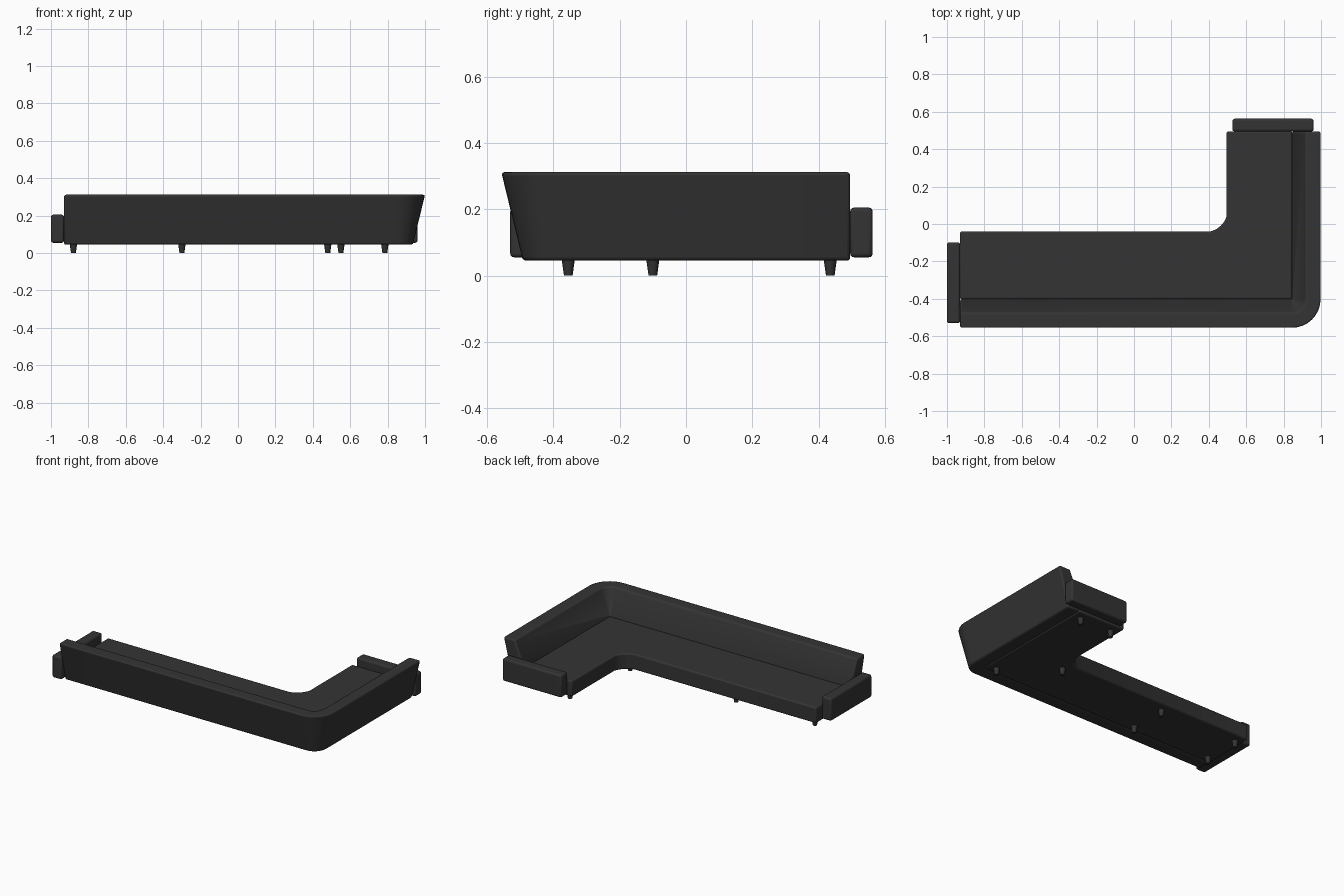
import bpy, bmesh
from math import sin, cos, pi, radians
from mathutils import Vector

old = bpy.data.objects.get("Cube")
if old:
    bpy.data.objects.remove(old, do_unlink=True)


def material(name, value):
    m = bpy.data.materials.new(name)
    m.use_nodes = True
    colour = (value, value, value, 1)
    m.diffuse_color = colour
    m.node_tree.nodes["Principled BSDF"].inputs["Base Color"].default_value = colour
    return m


fabric = material("charcoal fabric", 0.034)

LEFT, END = -0.93, 0.495          # open ends of the two wings
CX, CY = 0.845, -0.402            # inner corner where seat meets backrest
BASE, SEAT, TOP = 0.045, 0.15, 0.312


def finish(bm, name, bevel=0):
    bmesh.ops.remove_doubles(bm, verts=bm.verts, dist=0.0005)
    bmesh.ops.recalc_face_normals(bm, faces=bm.faces)
    me = bpy.data.meshes.new(name)
    bm.to_mesh(me)
    bm.free()
    ob = bpy.data.objects.new(name, me)
    bpy.context.collection.objects.link(ob)
    me.materials.append(fabric)
    if bevel:
        mod = ob.modifiers.new("soft edges", "BEVEL")
        mod.width = bevel
        mod.segments = 3
        mod.limit_method = "ANGLE"
        mod.angle_limit = radians(35)
    bpy.ops.object.select_all(action="DESELECT")
    ob.select_set(True)
    bpy.context.view_layer.objects.active = ob
    bpy.ops.object.shade_smooth_by_angle(angle=radians(35))
    return ob


def prism(name, outline, z0, z1, bevel):
    bm = bmesh.new()
    face = bm.faces.new([bm.verts.new((x, y, z0)) for x, y in outline])
    up = bmesh.ops.extrude_face_region(bm, geom=[face])["geom"]
    bmesh.ops.translate(bm, vec=(0, 0, z1 - z0),
                        verts=[v for v in up if isinstance(v, bmesh.types.BMVert)])
    return finish(bm, name, bevel)


def block(name, x0, x1, y0, y1, z0, z1, bevel):
    return prism(name, [(x0, y0), (x1, y0), (x1, y1), (x0, y1)], z0, z1, bevel)


# L-shaped seat with a softened inside corner
a, b, c = Vector((0.41, -0.04)), Vector((0.475, -0.02)), Vector((0.495, 0.04))
curve = [a.lerp(b, t).lerp(b.lerp(c, t), t) for t in (0, 0.25, 0.5, 0.75, 1)]
outline = [(LEFT, CY), (CX, CY), (CX, END), (c.x, END)]
outline += [tuple(p) for p in reversed(curve)] + [(LEFT, a.y)]
prism("seat", outline, BASE, SEAT, 0.009)

# Backrest: leaning profile swept around the outer corner
profile = [(0, BASE), (0.09, BASE), (0.155, TOP), (0.072, TOP), (0, SEAT)]
bm = bmesh.new()
STEPS = 8
rows = [[bm.verts.new((LEFT, CY - d, z)) for d, z in profile]]
for i in range(STEPS + 1):
    t = pi / 2 * i / STEPS
    rows.append([bm.verts.new((CX + d * sin(t), CY - d * cos(t), z)) for d, z in profile])
rows.append([bm.verts.new((CX + d, END, z)) for d, z in profile])
n = len(profile)
for r, s in zip(rows, rows[1:]):
    for j in range(n):
        k = (j + 1) % n
        bm.faces.new((r[j], r[k], s[k], s[j]))
bm.faces.new(rows[0])
bm.faces.new(rows[-1])
finish(bm, "backrest", 0.01)

# Low armrests on the open ends
block("right_armrest", -1.0, LEFT, -0.53, -0.098, 0.055, 0.205, 0.012)
block("left_armrest", 0.526, 0.96, END, 0.563, 0.055, 0.205, 0.012)

# Tapered legs
spots = [(x, y) for x in (-0.88, -0.30) for y in (-0.355, -0.10)]
spots += [(0.48, -0.10), (0.785, -0.355), (0.55, 0.435), (0.785, 0.435)]
for i, (x, y) in enumerate(spots):
    bm = bmesh.new()
    bmesh.ops.create_cone(bm, cap_ends=True, segments=12, radius1=0.013,
                          radius2=0.02, depth=0.05)
    bmesh.ops.translate(bm, verts=bm.verts, vec=(x, y, 0.025))
    finish(bm, f"leg_{i + 1}")
